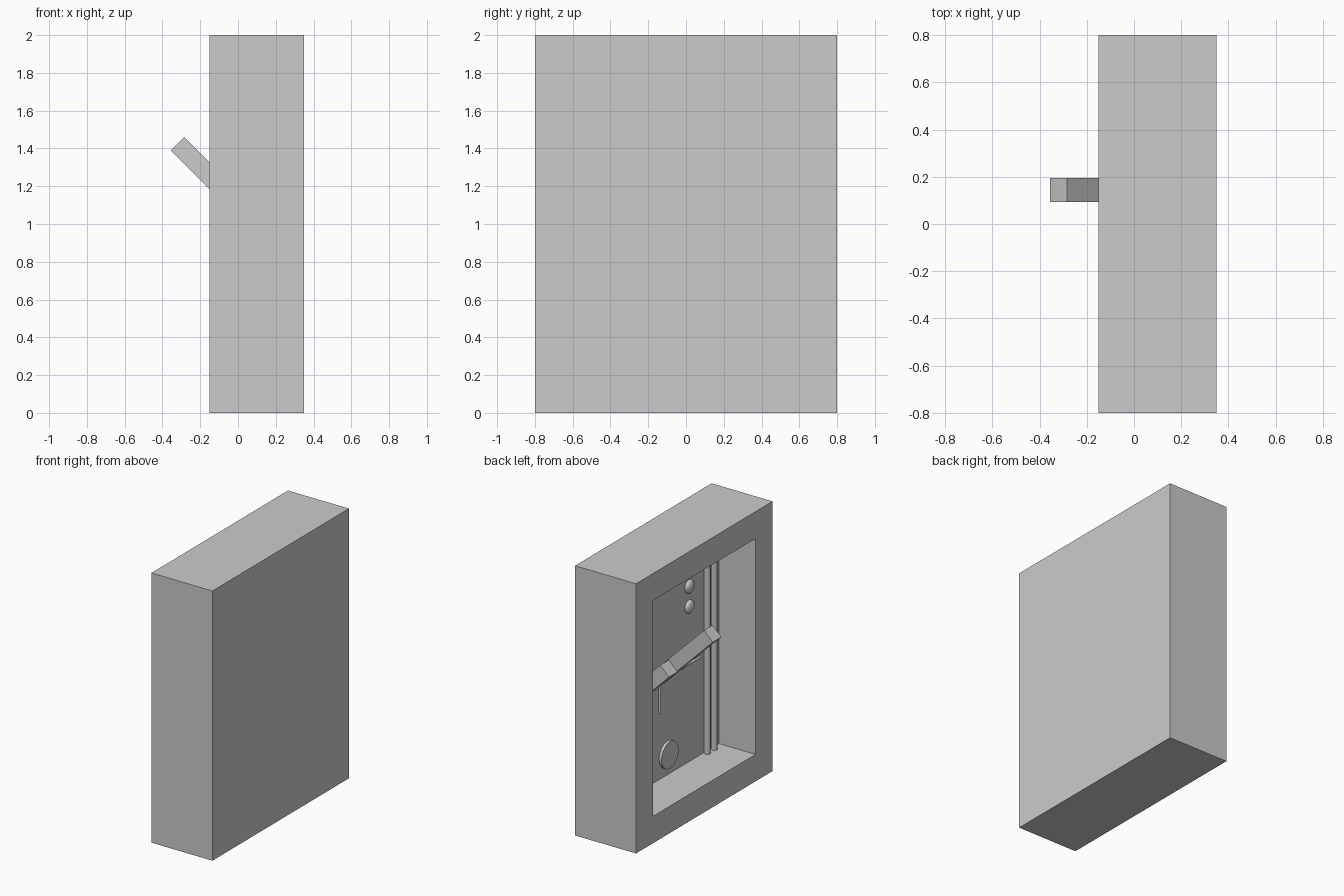
import bpy, bmesh, math
from mathutils import Vector

if "Cube" in bpy.data.objects:
    bpy.data.objects.remove(bpy.data.objects["Cube"])

WALL = 0.15  # x of the recessed back wall


def box(name, size, loc, rot=(0, 0, 0)):
    bpy.ops.mesh.primitive_cube_add(size=1, location=loc, rotation=rot)
    ob = bpy.context.object
    ob.name = name
    ob.scale = size
    bpy.ops.object.transform_apply(location=False, rotation=False, scale=True)
    return ob


def rod(name, a, b, r, verts=32):
    a, b = Vector(a), Vector(b)
    bpy.ops.mesh.primitive_cylinder_add(vertices=verts, radius=r, depth=(b - a).length,
                                        location=(a + b) / 2)
    ob = bpy.context.object
    ob.name = name
    ob.rotation_euler = (b - a).to_track_quat('Z', 'Y').to_euler()
    bpy.ops.object.shade_smooth_by_angle(angle=math.radians(35))
    return ob


def lever(name, tip, end_x):
    # square bar leaning out of the cabinet at 45 degrees
    run = end_x - tip[0]
    mid = (tip[0] + run / 2, tip[1], tip[2] - run / 2)
    return box(name, (0.1, 0.1, run * math.sqrt(2)), mid, (0, -math.pi / 4, 0))


# Cabinet: block with a deep recess in the -x face
cabinet = box("cabinet", (0.5, 1.6, 2.0), (0.1, 0, 1))
bm = bmesh.new()
bm.from_mesh(cabinet.data)
bm.faces.ensure_lookup_table()
face = min(bm.faces, key=lambda f: f.calc_center_median().x)
bmesh.ops.inset_region(bm, faces=[face], thickness=0.2, use_even_offset=True)
inner = bmesh.ops.extrude_discrete_faces(bm, faces=[face])["faces"][0]
bmesh.ops.translate(bm, verts=inner.verts, vec=(WALL + 0.15, 0, 0))
bmesh.ops.recalc_face_normals(bm, faces=bm.faces)
bm.to_mesh(cabinet.data)
bm.free()

# Levers
lever("long_lever", (-0.32, 0.144, 1.425), WALL)
lever("short_lever", (-0.035, 0.25, 1.13), WALL)

# Vertical pipes
for i, y in enumerate((-0.43, -0.51)):
    rod(f"pipe_{i + 1}", (0.125, y, 0.2), (0.125, y, 1.8), 0.022)

# Indicator lamps
for i, z in enumerate((1.35, 1.5)):
    bpy.ops.mesh.primitive_uv_sphere_add(segments=32, ring_count=16, radius=0.05,
                                         location=(WALL, -0.25, z))
    lamp = bpy.context.object
    lamp.name = f"lamp_{i + 1}"
    lamp.scale = (0.6, 1, 1)
    bpy.ops.object.shade_smooth()

# Round dial
rod("dial", (0.13, 0, 0.35), (WALL + 0.01, 0, 0.35), 0.1, 48)

# Thin wires on the wall
rod("horizontal_wire", (0.145, -0.38, 0.93), (0.145, 0.1, 0.93), 0.008, 12)
rod("vertical_wire", (0.145, 0.1, 0.93), (0.145, 0.1, 0.69), 0.008, 12)
